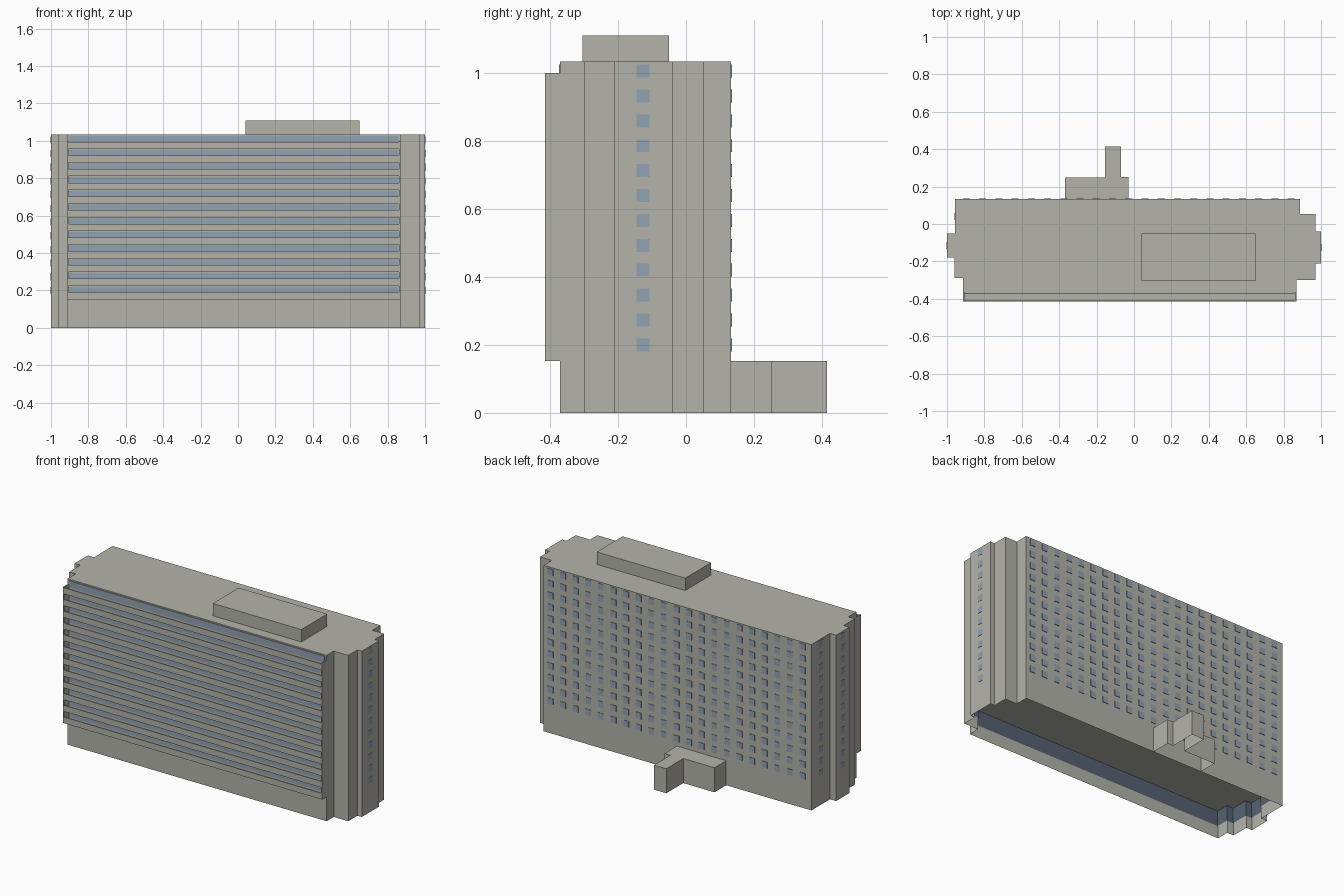
import bpy, bmesh
from mathutils import Matrix, Vector

cube = bpy.data.objects.get("Cube")
if cube:
    bpy.data.objects.remove(cube, do_unlink=True)


def make_material(name, rgb):
    mat = bpy.data.materials.new(name)
    mat.use_nodes = True
    color = (*rgb, 1.0)
    mat.diffuse_color = color
    bsdf = next(n for n in mat.node_tree.nodes if n.type == 'BSDF_PRINCIPLED')
    bsdf.inputs["Base Color"].default_value = color
    bsdf.inputs["Roughness"].default_value = 0.8
    return mat


concrete = make_material("warm grey concrete", (0.456, 0.451, 0.402))
glass = make_material("pale blue glass", (0.291, 0.361, 0.445))
dark_glass = make_material("dark blue glass", (0.093, 0.125, 0.168))


def finish(name, bm, mat):
    mesh = bpy.data.meshes.new(name)
    bm.to_mesh(mesh)
    bm.free()
    mesh.materials.append(mat)
    obj = bpy.data.objects.new(name, mesh)
    bpy.context.collection.objects.link(obj)
    return obj


def boxes(name, spans, mat):
    """One object of boxes, each given as (x0, x1, y0, y1, z0, z1)."""
    bm = bmesh.new()
    for x0, x1, y0, y1, z0, z1 in spans:
        center = Vector((x0 + x1, y0 + y1, z0 + z1)) / 2
        size = Matrix.Diagonal((x1 - x0, y1 - y0, z1 - z0, 1))
        bmesh.ops.create_cube(bm, size=1, matrix=Matrix.Translation(center) @ size)
    return finish(name, bm, mat)


def shell(name, outline, z0, z1, mat, roof=True, ceiling=None):
    """Walls round a counter-clockwise outline, open below."""
    bm = bmesh.new()
    low = [bm.verts.new((x, y, z0)) for x, y in outline]
    high = [bm.verts.new((x, y, z1)) for x, y in outline]
    for i in range(len(outline)):
        j = (i + 1) % len(outline)
        bm.faces.new((low[i], low[j], high[j], high[i]))
    if roof:
        bm.faces.new(high)
    if ceiling is not None:
        bm.faces.new([bm.verts.new((x, y, ceiling)) for x, y in reversed(outline)])
    return finish(name, bm, mat)


# Stepped tower, hollow under the first floor
FRONT, BACK, TOP = -0.37, 0.133, 1.033
footprint = [
    (-0.915, FRONT), (0.87, FRONT), (0.87, -0.30), (0.97, -0.30),
    (0.97, -0.21), (1.0, -0.21), (1.0, -0.04), (0.97, -0.04),
    (0.97, 0.053), (0.888, 0.053), (0.888, BACK), (-0.957, BACK),
    (-0.957, -0.05), (-1.0, -0.05), (-1.0, -0.18), (-0.96, -0.18),
    (-0.96, -0.29), (-0.915, -0.29),
]
shell("tower", footprint, 0, TOP, concrete, ceiling=0.17)

# Dark glazing lining the inside of the hollow ground floor
lining = [(x * 0.995, -0.12 + (y + 0.12) * 0.99) for x, y in footprint]
shell("ground_floor_lining", lining, 0.075, 0.17, dark_glass, roof=False)

# Roof plant room
boxes("roof_plant_room", [(0.04, 0.65, -0.305, -0.05, TOP, 1.11)], concrete)

# Rear entrance wing with its projecting porch
entrance = [
    (-0.37, BACK), (-0.03, BACK), (-0.03, 0.252), (-0.07, 0.252),
    (-0.07, 0.415), (-0.155, 0.415), (-0.155, 0.248), (-0.37, 0.248),
]
shell("rear_entrance", entrance, 0, 0.153, concrete)

# Balconies: a floor and a parapet on each storey, between two end walls
FLOORS = 12
STEP = 0.0732
EDGE = -0.415
LEFT, RIGHT = -0.915, 0.87
balconies = []
ribbons = []
for i in range(FLOORS):
    z = 0.152 + i * STEP
    balconies.append((LEFT, RIGHT, EDGE, FRONT, z, z + 0.008))
    balconies.append((LEFT, RIGHT, EDGE, EDGE + 0.007, z, z + 0.038))
    ribbons.append((LEFT + 0.012, RIGHT - 0.012, FRONT - 0.004, FRONT,
                    z + 0.028, z + 0.068))
boxes("balconies", balconies, concrete)
boxes("ribbon_windows", ribbons, glass)
boxes("balcony_end_walls",
      [(x, x + 0.008, EDGE, FRONT, 0.152, 1.0) for x in (LEFT, RIGHT - 0.008)],
      concrete)

# Square windows on the back and the two ends
HALF, THICK = 0.019, 0.003
back_windows = []
end_windows = []
for i in range(FLOORS):
    z = 0.2 + i * STEP
    low, high = z - HALF, z + HALF
    for c in range(21):
        x = 0.84 - c * 0.0868
        back_windows.append((x - HALF, x + HALF, BACK, BACK + THICK, low, high))
    for x, y in ((1.0, -0.126), (-1.0, -0.115), (-0.957, 0.04)):
        end_windows.append((x - THICK / 2, x + THICK / 2, y - HALF, y + HALF, low, high))
boxes("back_windows", back_windows, glass)
boxes("end_windows", end_windows, glass)
